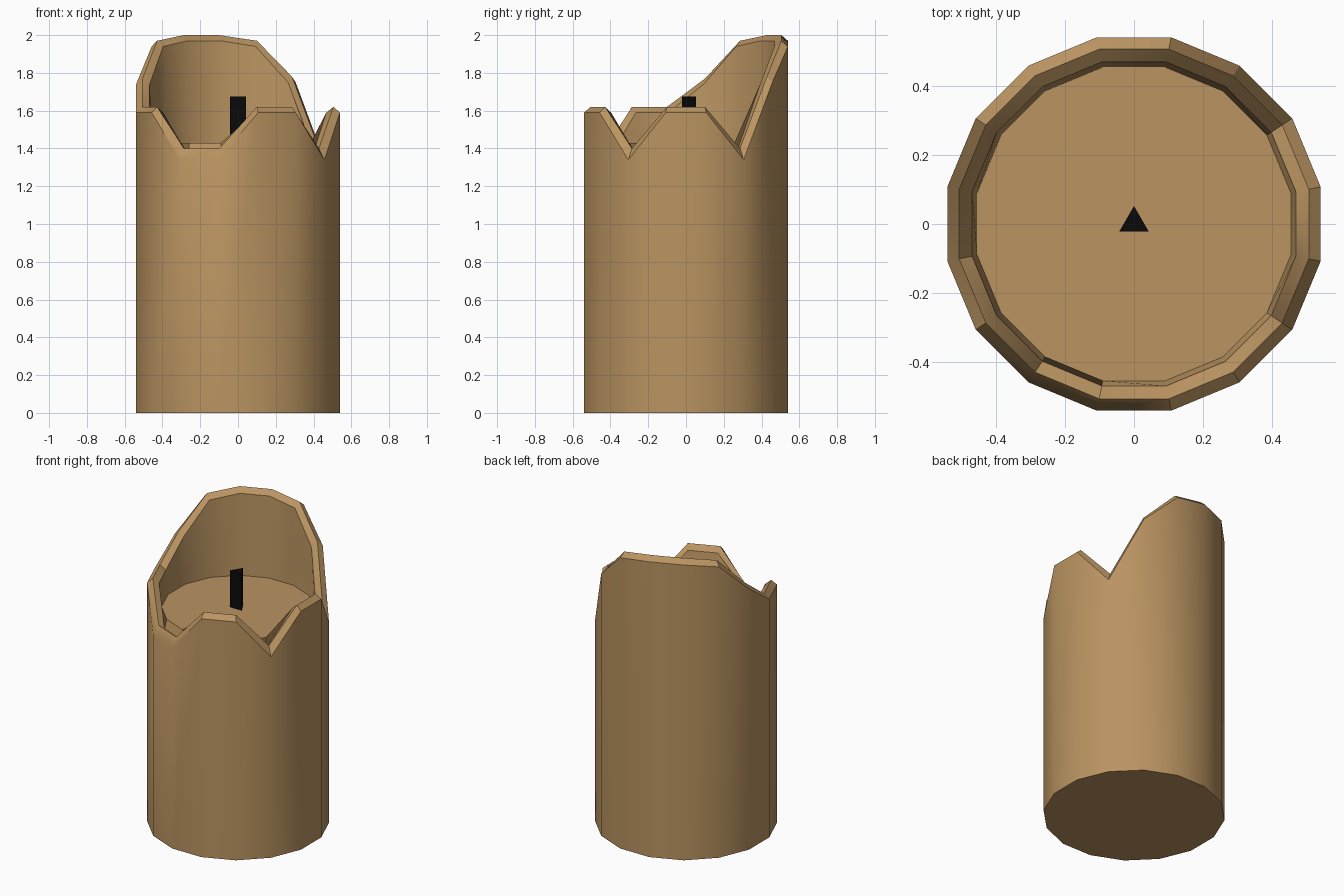
import bpy, bmesh, math

if "Cube" in bpy.data.objects:
    bpy.data.objects.remove(bpy.data.objects["Cube"])


def material(name, rgb):
    m = bpy.data.materials.new(name)
    m.diffuse_color = (*rgb, 1)
    m.use_nodes = True
    m.node_tree.nodes["Principled BSDF"].inputs["Base Color"].default_value = m.diffuse_color
    return m


def finish(bm, name, mat, smooth):
    bmesh.ops.recalc_face_normals(bm, faces=bm.faces)
    me = bpy.data.meshes.new(name)
    bm.to_mesh(me)
    bm.free()
    ob = bpy.data.objects.new(name, me)
    bpy.context.collection.objects.link(ob)
    me.materials.append(mat)
    if smooth:
        bpy.context.view_layer.objects.active = ob
        ob.select_set(True)
        bpy.ops.object.shade_smooth_by_angle(angle=math.radians(30))
        ob.select_set(False)
    return ob


wax = material("tan wax", (0.49, 0.295, 0.12))
black = material("black wick", (0.003, 0.003, 0.003))

# Rim crest heights, counter-clockwise from the right side
N = 16
LOW = 1.40
crest = [1.62, LOW, 1.78, 1.97, 2.00, 2.00, 1.97, 1.77,
         1.62, 1.62, LOW, LOW, 1.62, 1.62, LOW, 1.62]
FLOOR = 1.43


def drop(h):
    return 0.06 if h == LOW else 0.03


# Candle body: stacked rings from the base, over the melted rim, to the wax pool
bm = bmesh.new()
rings = []
for r, height in ((0.55, lambda h: 0.0),
                  (0.55, lambda h: h - drop(h)),
                  (0.515, lambda h: h),
                  (0.477, lambda h: h - 0.03),
                  (0.462, lambda h: FLOOR)):
    ring = []
    for k, h in enumerate(crest):
        a = math.tau * (k + 0.5) / N
        ring.append(bm.verts.new((r * math.cos(a), r * math.sin(a), height(h))))
    rings.append(ring)
for lo, hi in zip(rings, rings[1:]):
    for k in range(N):
        j = (k + 1) % N
        bm.faces.new((lo[k], lo[j], hi[j], hi[k]))
bm.faces.new(rings[0][::-1])
bm.faces.new(rings[-1])
finish(bm, "candle_body", wax, True)

# Wick: triangular prism
bm = bmesh.new()
bmesh.ops.create_cone(bm, cap_ends=True, segments=3, radius1=0.049, radius2=0.049, depth=0.27)
top = max(bm.verts, key=lambda v: math.hypot(v.co.x, v.co.y) if abs(v.co.x) < 1e-4 else 0)
turn = math.pi if top.co.y < 0 else 0
for v in bm.verts:
    x, y = v.co.x * math.cos(turn), v.co.y * math.cos(turn)
    v.co = (x, y + 0.003, v.co.z + 1.675 - 0.135)
finish(bm, "wick", black, False)
